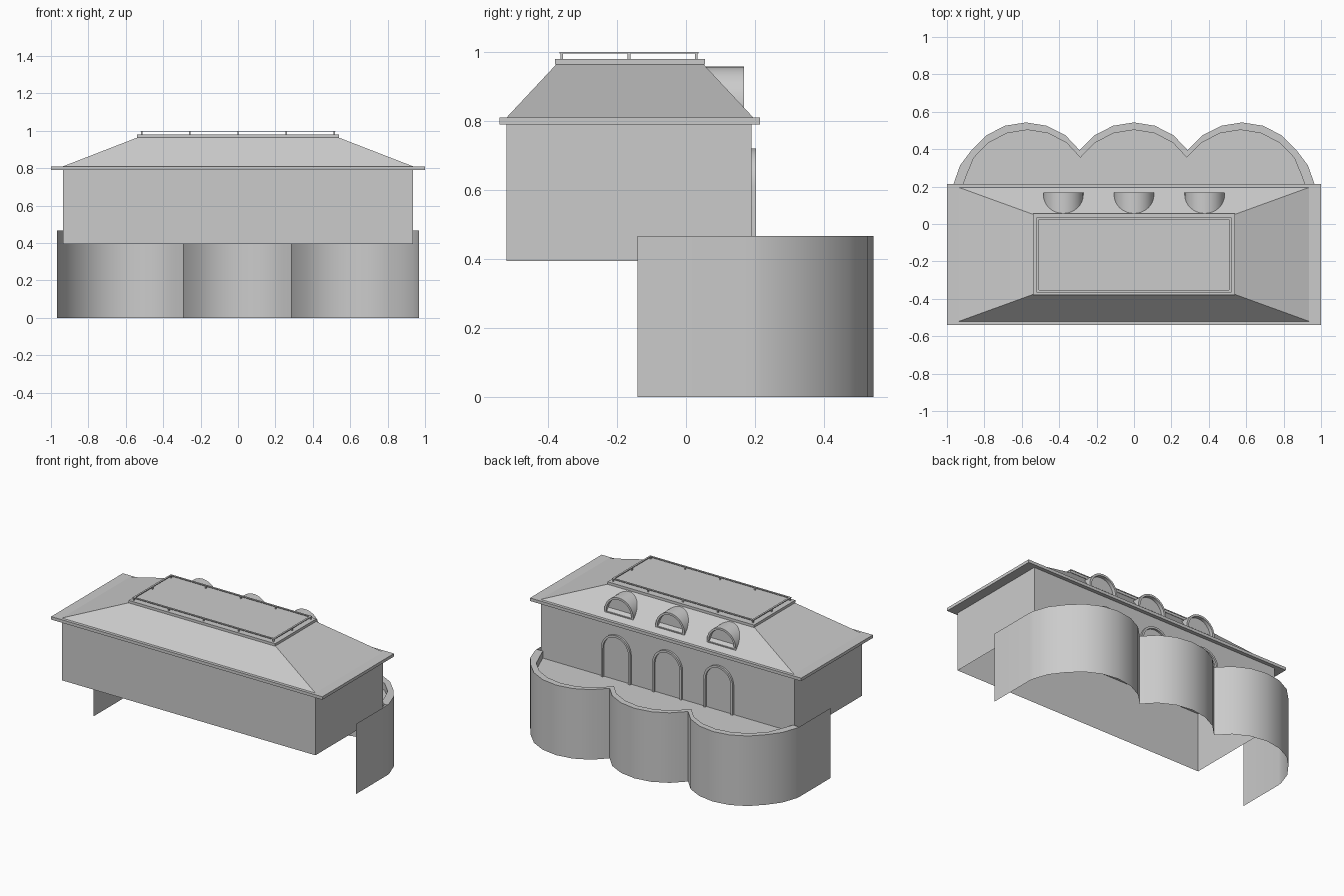
import bpy, bmesh
from math import sin, cos, pi, radians

cube = bpy.data.objects.get("Cube")
if cube:
    bpy.data.objects.remove(cube)

stone = bpy.data.materials.new("plain_grey")
stone.use_nodes = True
GREY = (0.6, 0.6, 0.6, 1)
stone.diffuse_color = GREY
stone.node_tree.nodes["Principled BSDF"].inputs["Base Color"].default_value = GREY


def finish(bm, name, smooth=False, solid=True):
    if solid:
        bmesh.ops.recalc_face_normals(bm, faces=bm.faces)
    mesh = bpy.data.meshes.new(name)
    bm.to_mesh(mesh)
    bm.free()
    mesh.materials.append(stone)
    ob = bpy.data.objects.new(name, mesh)
    bpy.context.collection.objects.link(ob)
    if smooth:
        bpy.ops.object.select_all(action='DESELECT')
        bpy.context.view_layer.objects.active = ob
        ob.select_set(True)
        bpy.ops.object.shade_smooth_by_angle(angle=radians(35))
    return ob


def rect(x, y0, y1, z):
    return [(-x, y0, z), (x, y0, z), (x, y1, z), (-x, y1, z)]


def loft(name, lower, upper, bottom=True, top=True):
    """Closed prism between two matching rings."""
    bm = bmesh.new()
    a = [bm.verts.new(p) for p in lower]
    b = [bm.verts.new(p) for p in upper]
    n = len(a)
    for i in range(n):
        j = (i + 1) % n
        bm.faces.new((a[i], a[j], b[j], b[i]))
    if bottom:
        bm.faces.new(a[::-1])
    if top:
        bm.faces.new(b)
    return finish(bm, name)


def box(name, x0, x1, y0, y1, z0, z1):
    ring = [(x0, y0), (x1, y0), (x1, y1), (x0, y1)]
    return loft(name, [(x, y, z0) for x, y in ring], [(x, y, z1) for x, y in ring])


def strip(bm, low, high):
    """Open band of quads between two paths."""
    a = [bm.verts.new(p) for p in low]
    b = [bm.verts.new(p) for p in high]
    for i in range(len(a) - 1):
        bm.faces.new((a[i], a[i + 1], b[i + 1], b[i]))


# House body, open underneath, with eave slab and hipped roof
loft("house_walls", rect(.935, -.52, .19, .395), rect(.935, -.52, .19, .795), bottom=False)
loft("eave", rect(1, -.54, .215, .79), rect(1, -.54, .215, .81))
loft("hip_roof", rect(.935, -.52, .195, .81), rect(.535, -.375, .05, .965))
loft("roof_cap", rect(.54, -.38, .055, .963), rect(.54, -.38, .055, .98))

# Roof railing: four rails and evenly spaced posts
RX, RY0, RY1, W = .515, -.36, .03, .006
for side, y in (("front", RY0), ("back", RY1)):
    box(f"{side}_rail", -RX - W, RX + W, y - W, y + W, .995, 1.0)
    for i in range(5):
        x = -RX + i * RX / 2
        box(f"{side}_rail_post", x - .004, x + .004, y - .004, y + .004, .978, .996)
for side, x in (("right", -RX), ("left", RX)):
    box(f"{side}_rail", x - W, x + W, RY0, RY1, .995, 1.0)
    y = (RY0 + RY1) / 2
    box(f"{side}_rail_post", x - .004, x + .004, y - .004, y + .004, .978, .996)

# Scalloped terrace wall: three bays, straight wings running forward
R, CY, BAY = .36, .183, .578


def bay(cx, first, last):
    return [(cx + R * sin(radians(18 * k)), CY + R * cos(radians(18 * k)))
            for k in range(first, last)]


wing = [(.93, .313), (.964, .217), (.968, .19)]
mirrored = [(-x, y) for x, y in reversed(wing)]
outer = mirrored + bay(-BAY, -3, 3) + bay(0, -3, 3) + bay(BAY, -3, 4) + wing
inner = [(x * .957 if abs(x) > .9 else x * .985, max(y - .04, .19)) for x, y in outer]
wall_path = [(-.968, -.14)] + outer + [(.968, -.14)]

RIM, FLOOR = .467, .42
bm = bmesh.new()
strip(bm, [(x, y, RIM) for x, y in wall_path], [(x, y, 0) for x, y in wall_path])
finish(bm, "terrace_wall", smooth=True, solid=False)
bm = bmesh.new()
strip(bm, [(x, y, RIM) for x, y in inner], [(x, y, RIM) for x, y in outer])
finish(bm, "parapet_top", solid=False)
bm = bmesh.new()
strip(bm, [(x, y, FLOOR) for x, y in inner], [(x, y, RIM) for x, y in inner])
finish(bm, "parapet_inside", smooth=True, solid=False)
bm = bmesh.new()
strip(bm, [(x, .19, FLOOR) for x, y in inner], [(x, y, FLOOR) for x, y in inner])
finish(bm, "terrace_floor", solid=False)


def arch(x, r, zc, foot):
    """Arch outline in x and z, from one foot to the other."""
    pts = [(x + r * cos(pi * k / 16), zc + r * sin(pi * k / 16)) for k in range(17)]
    return [(x + r, foot)] + pts + [(x - r, foot)]


def arch_band(name, x, r, t, zc, foot, y0, y1):
    """Arched band with thickness t, running from y0 to y1."""
    bm = bmesh.new()
    rings = [[bm.verts.new((px, y, pz)) for px, pz in arch(x, rad, zc, foot)]
             for rad, y in ((r, y0), (r, y1), (r - t, y1), (r - t, y0))]
    for a, b in zip(rings, rings[1:] + rings[:1]):
        for i in range(len(a) - 1):
            bm.faces.new((a[i], a[i + 1], b[i + 1], b[i]))
    for end in (0, -1):
        bm.faces.new([ring[end] for ring in rings])
    finish(bm, name, smooth=True)


# Barrel dormers on the roof above arched doorways
for x in (-.378, 0, .378):
    arch_band("dormer_barrel", x, .107, .014, .851, .835, .04, .168)
    bm = bmesh.new()
    bm.faces.new([bm.verts.new((px, .145, pz)) for px, pz in arch(x, .1, .851, .835)])
    finish(bm, "dormer_window", solid=False)
    box("dormer_sill", x - .107, x + .107, .14, .168, .833, .845)
    arch_band("door_frame", x, .108, .014, .612, FLOOR, .185, .203)
